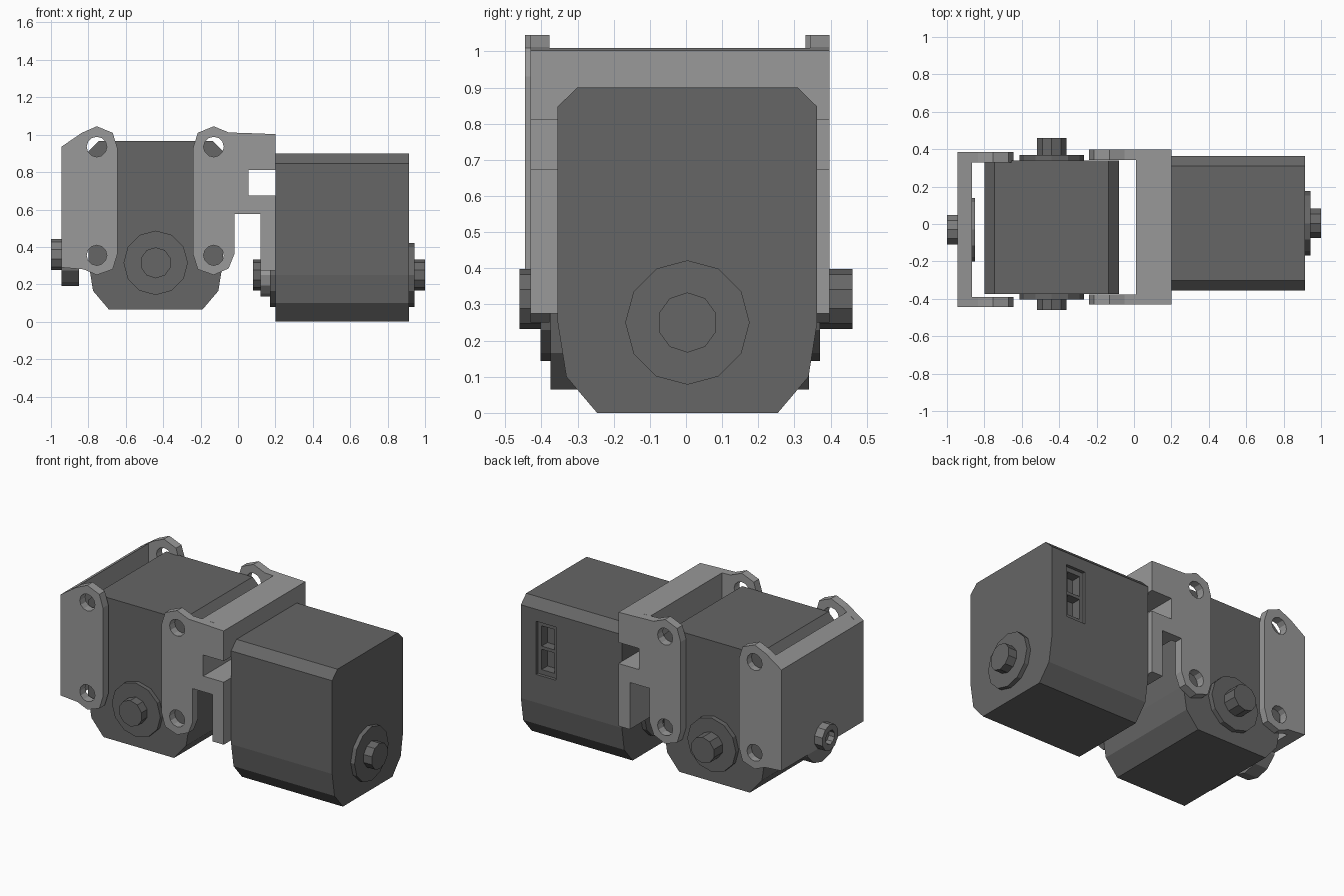
import bpy, bmesh, math
from mathutils import Matrix, Vector

cube = bpy.data.objects.get("Cube")
if cube:
    bpy.data.objects.remove(cube, do_unlink=True)


def material(name, v):
    m = bpy.data.materials.new(name)
    m.use_nodes = True
    m.diffuse_color = (v, v, v, 1)
    m.node_tree.nodes["Principled BSDF"].inputs["Base Color"].default_value = (v, v, v, 1)
    return m


DARK = material("dark grey", 0.133)
LIGHT = material("light grey", 0.319)
MID = material("mid grey", 0.21)


def prism(name, pts, axis, a, b, mat, place=Matrix()):
    """Extrude a 2D outline along x (outline in y, z) or y (outline in x, z)."""
    bm = bmesh.new()
    rings = []
    for d in (a, b):
        cos = [(d, p, q) if axis == "x" else (p, d, q) for p, q in pts]
        rings.append([bm.verts.new(place @ Vector(c)) for c in cos])
    for ring in rings:
        bm.faces.new(ring)
    n = len(pts)
    for i in range(n):
        j = (i + 1) % n
        bm.faces.new((rings[0][i], rings[0][j], rings[1][j], rings[1][i]))
    bmesh.ops.recalc_face_normals(bm, faces=bm.faces)
    me = bpy.data.meshes.new(name)
    bm.to_mesh(me)
    bm.free()
    me.materials.append(mat)
    ob = bpy.data.objects.new(name, me)
    bpy.context.collection.objects.link(ob)
    return ob


def circle(u, v, r, n=12):
    angles = [math.pi / 2 + 2 * math.pi * i / n for i in range(n)]
    return [(u + r * math.cos(t), v + r * math.sin(t)) for t in angles]


def rect(u0, u1, v0, v1):
    return [(u0, v0), (u1, v0), (u1, v1), (u0, v1)]


def cut(ob, cutter):
    cutter.hide_render = True
    mod = ob.modifiers.new("cut", "BOOLEAN")
    mod.operation = "DIFFERENCE"
    mod.solver = "EXACT"
    mod.object = cutter
    bpy.context.view_layer.objects.active = ob
    bpy.ops.object.modifier_apply(modifier=mod.name)
    bpy.data.objects.remove(cutter, do_unlink=True)


# Motor: chamfered case with a disc and shaft at each end
half = [(0.25, 0), (0.335, 0.1), (0.359, 0.25), (0.359, 0.847), (0.305, 0.9)]
case_outline = half + [(-y, z) for y, z in reversed(half)]


def motor(side, place):
    case = prism(side + "_motor_case", case_outline, "x", -0.3575, 0.3575, DARK, place)
    # Connector socket with two pockets
    for z0, z1, x0, x1, depth in ((0.43, 0.77, 0.11, 0.25, 0.02),
                                  (0.46, 0.59, 0.135, 0.225, 0.08),
                                  (0.61, 0.74, 0.135, 0.225, 0.08)):
        cut(case, prism("cutter", rect(x0, x1, z0, z1), "y", 0.359 - depth, 0.4, DARK, place))
    for end, s, disc, shaft in (("outer", 1, 0.385, 0.4425), ("inner", -1, 0.3875, 0.4775)):
        prism(f"{side}_{end}_disc", circle(0, 0.25, 0.172), "x", s * 0.35, s * disc, DARK, place)
        prism(f"{side}_{end}_shaft", circle(0, 0.25, 0.083, 10), "x", s * 0.35, s * shaft, DARK, place)


motor("left", Matrix.Translation((0.5575, 0.004, 0)))
motor("right", Matrix.Translation((-0.44, -0.0175, 0.065)) @ Matrix.Rotation(-math.pi / 2, 4, "Z"))


def arms(side, outline, hole_x, spans):
    for end, (a, b) in zip(("front", "back"), spans):
        arm = prism(f"{side}_bracket_{end}_arm", outline, "y", a, b, LIGHT)
        for z in (0.355, 0.935):
            cut(arm, prism("cutter", circle(hole_x, z, 0.054), "y", a - 0.1, b + 0.1, LIGHT))


# Outer bracket: two arms, end plate, rounded tab and boss
outer = [(-0.945, 0.29), (-0.825, 0.28), (-0.755, 0.25), (-0.67, 0.28), (-0.645, 0.36),
         (-0.645, 0.93), (-0.67, 1.01), (-0.755, 1.045), (-0.835, 1.01), (-0.945, 0.935)]
arms("right", outer, -0.755, ((-0.445, -0.39), (0.33, 0.385)))
prism("right_bracket_plate", [(-0.945, 0.29), (-0.865, 0.287), (-0.865, 0.988), (-0.945, 0.935)],
      "y", -0.4, 0.34, LIGHT)
prism("right_bracket_tab", circle(-0.03, 0.36, 0.17), "x", -0.944, -0.85, MID)
boss = prism("right_bracket_boss", circle(-0.03, 0.36, 0.083, 10), "x", -1.0, -0.94, MID)
cut(boss, prism("cutter", circle(-0.03, 0.36, 0.045, 10), "x", -1.1, -0.96, MID))

# Middle bracket: notched web with a foot, and two arms
foot = [(0.2, 1.003), (0.2, 0.81), (0.055, 0.81), (0.055, 0.675), (0.2, 0.675),
        (0.2, 0.275), (0.12, 0.275), (0.12, 0.575)]
inner = foot + [(-0.02, 0.575), (-0.02, 0.36), (-0.05, 0.285), (-0.13, 0.25), (-0.215, 0.28),
                (-0.24, 0.36), (-0.24, 0.93), (-0.215, 1.01), (-0.13, 1.045), (-0.05, 1.012)]
arms("middle", inner, -0.13, ((-0.43, -0.378), (0.343, 0.397)))
prism("middle_bracket_web", foot + [(0.01, 0.575), (0.01, 1.01)], "y", -0.378, 0.343, LIGHT)
prism("middle_bracket_tab", circle(0.004, 0.25, 0.115), "x", 0.12, 0.175, LIGHT)
